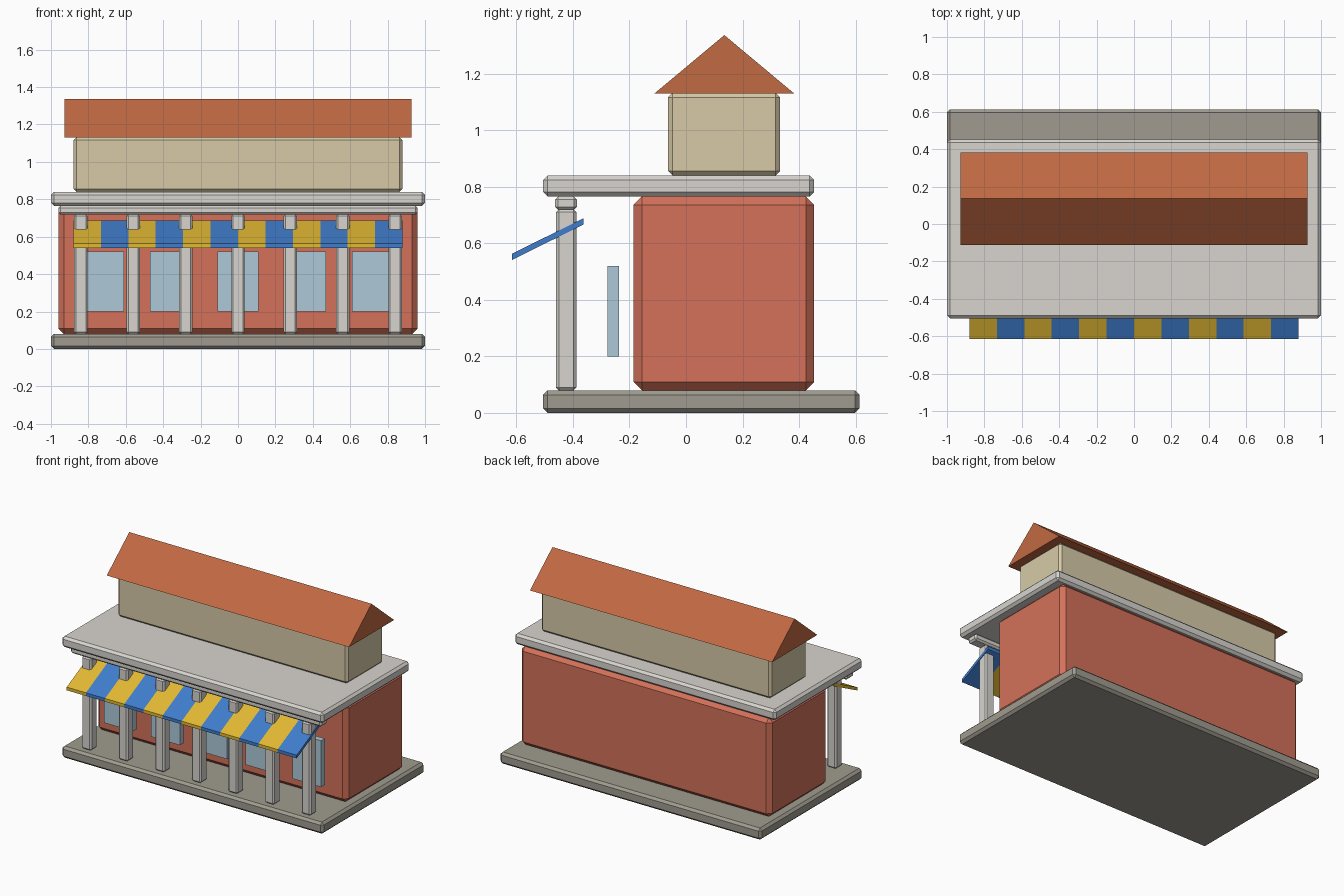
import bpy

if "Cube" in bpy.data.objects:
    bpy.data.objects.remove(bpy.data.objects["Cube"])


def material(name, r, g, b):
    # sRGB bytes to linear viewport colour
    m = bpy.data.materials.new(name)
    m.diffuse_color = [(c / 255) ** 2.2 for c in (r, g, b)] + [1]
    m.use_nodes = True
    m.node_tree.nodes["Principled BSDF"].inputs["Base Color"].default_value = m.diffuse_color
    return m


STONE = material("pale_stone", 215, 212, 206)
PLINTH = material("plinth_stone", 158, 154, 142)
BRICK = material("red_brick", 210, 113, 90)
CREAM = material("cream", 214, 201, 166)
TILE = material("roof_tile", 192, 105, 68)
GLASS = material("glass", 172, 200, 216)
YELLOW = material("awning_yellow", 226, 184, 54)
BLUE = material("awning_blue", 66, 125, 204)


def add_mesh(name, verts, faces, mat):
    mesh = bpy.data.meshes.new(name)
    mesh.from_pydata(verts, [], faces)
    mesh.materials.append(mat)
    ob = bpy.data.objects.new(name, mesh)
    bpy.context.collection.objects.link(ob)
    return ob


def prism(name, profile, x0, x1, mat):
    """Extrude a counter-clockwise (y, z) profile along x."""
    n = len(profile)
    verts = [(x, y, z) for x in (x0, x1) for y, z in profile]
    faces = [tuple(reversed(range(n))), tuple(range(n, 2 * n))]
    faces += [(i, (i + 1) % n, (i + 1) % n + n, i + n) for i in range(n)]
    return add_mesh(name, verts, faces, mat)


def box(name, x, y, z, mat, bevel=0):
    """Box from (min, max) ranges, with an optional flat chamfer."""
    ob = prism(name, [(y[0], z[0]), (y[1], z[0]), (y[1], z[1]), (y[0], z[1])], x[0], x[1], mat)
    if bevel:
        mod = ob.modifiers.new("chamfer", "BEVEL")
        mod.width = bevel
        mod.segments = 1
    return ob


# Base, main block and flat roof slab
box("base", (-1, 1), (-0.505, 0.613), (0, 0.08), PLINTH, 0.016)
box("main_walls", (-0.96, 0.96), (-0.185, 0.453), (0.08, 0.765), BRICK, 0.029)
box("roof_slab", (-1, 1), (-0.505, 0.453), (0.765, 0.84), STONE, 0.016)

# Porch beam and columns
box("porch_beam", (-0.96, 0.96), (-0.463, -0.385), (0.718, 0.765), STONE, 0.011)
for i in range(7):
    x = -0.84 + 0.28 * i
    box(f"porch_column_{i + 1}", (x - 0.036, x + 0.036), (-0.46, -0.388), (0.08, 0.72), STONE, 0.01)

# Front windows
for i in range(5):
    x = -0.72 + 0.36 * i
    box(f"window_{i + 1}", (x - 0.11, x + 0.11), (-0.277, -0.237), (0.2, 0.52), GLASS)

# Striped awning
slope = [(-0.615, 0.541), (-0.363, 0.666), (-0.363, 0.688), (-0.615, 0.563)]
width = 1.76 / 12
for i in range(12):
    x = -0.88 + width * i
    prism(f"awning_stripe_{i + 1}", slope, x, x + width, BLUE if i % 2 else YELLOW)

# Upper storey and gable roof
box("upper_storey", (-0.88, 0.88), (-0.064, 0.333), (0.84, 1.132), CREAM, 0.016)
prism("gable_roof", [(-0.111, 1.13), (0.382, 1.13), (0.1355, 1.336)], -0.927, 0.927, TILE)
